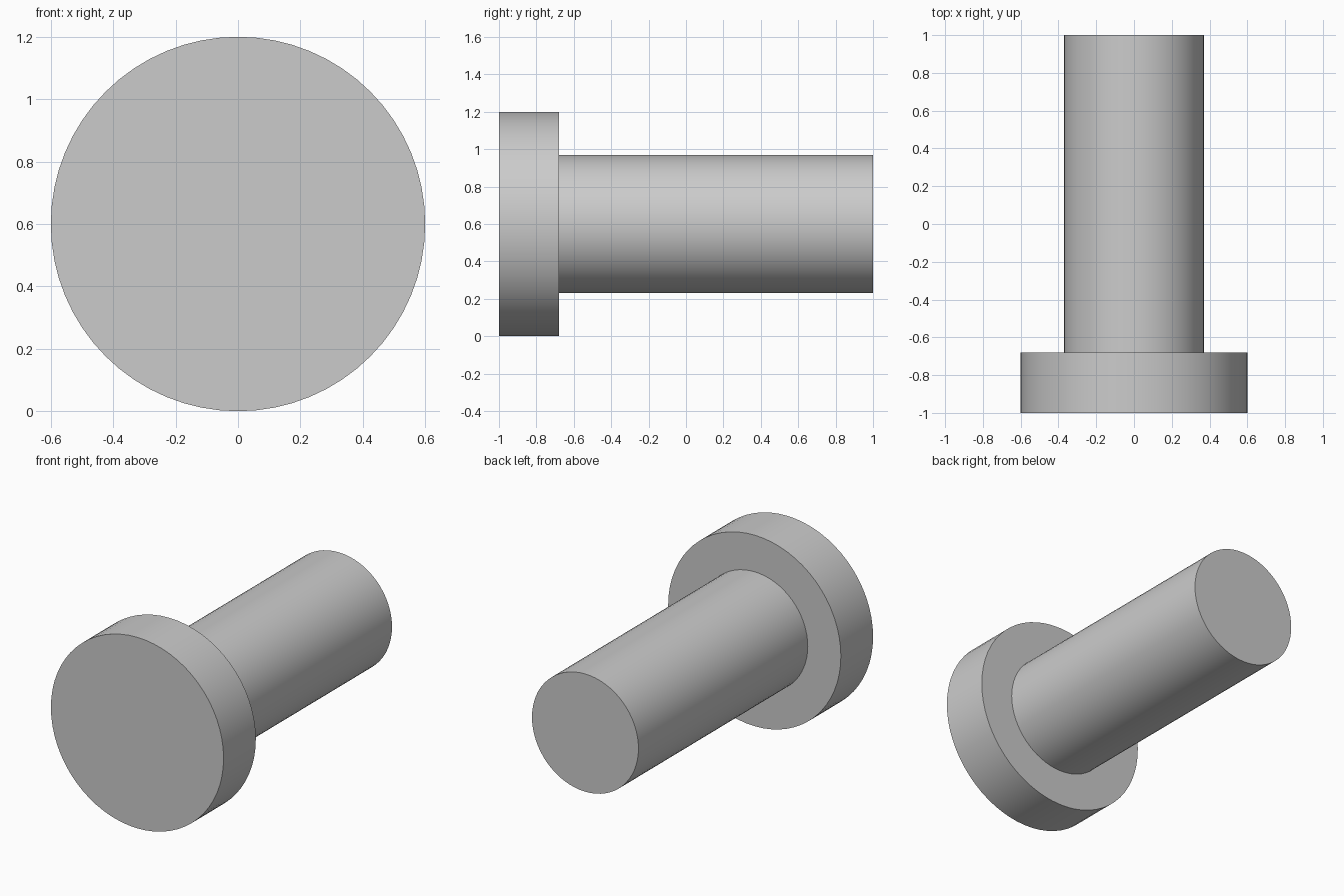
import bpy
import bmesh
from math import pi
from mathutils import Matrix, Vector

cube = bpy.data.objects.get("Cube")
if cube:
    bpy.data.objects.remove(cube, do_unlink=True)

SEGMENTS = 64
AXIS_HEIGHT = 0.6
HEAD_RADIUS, SHAFT_RADIUS = 0.6, 0.37
FRONT, SHOULDER, BACK = -1.0, -0.68, 1.0

# Plain grey metal
grey = bpy.data.materials.new("grey_metal")
colour = (0.6, 0.6, 0.6, 1.0)
grey.diffuse_color = colour
grey.use_nodes = True
grey.node_tree.nodes["Principled BSDF"].inputs["Base Color"].default_value = colour

# Headed pin: one stepped profile turned around the y axis
profile = [(0, FRONT), (HEAD_RADIUS, FRONT), (HEAD_RADIUS, SHOULDER),
           (SHAFT_RADIUS, SHOULDER), (SHAFT_RADIUS, BACK), (0, BACK)]
bm = bmesh.new()
points = [bm.verts.new((radius, y, 0)) for radius, y in profile]
edges = [bm.edges.new(pair) for pair in zip(points, points[1:])]
bmesh.ops.spin(bm, geom=points + edges, cent=(0, 0, 0), axis=(0, 1, 0),
               angle=2 * pi, steps=SEGMENTS, use_merge=True)
bmesh.ops.remove_doubles(bm, verts=bm.verts, dist=0.0001)

# Flat round end caps
for end in (FRONT, BACK):
    centre = [v for v in bm.verts if (v.co - Vector((0, end, 0))).length < 0.001]
    bmesh.ops.dissolve_verts(bm, verts=centre)
bmesh.ops.recalc_face_normals(bm, faces=bm.faces)
bm.transform(Matrix.Translation((0, 0, AXIS_HEIGHT)))

mesh = bpy.data.meshes.new("headed_pin")
bm.to_mesh(mesh)
bm.free()
mesh.materials.append(grey)
pin = bpy.data.objects.new("headed_pin", mesh)
bpy.context.collection.objects.link(pin)

# Smooth sides with crisp rims
bpy.ops.object.select_all(action="DESELECT")
pin.select_set(True)
bpy.context.view_layer.objects.active = pin
bpy.ops.object.shade_smooth_by_angle(angle=pi / 6)
